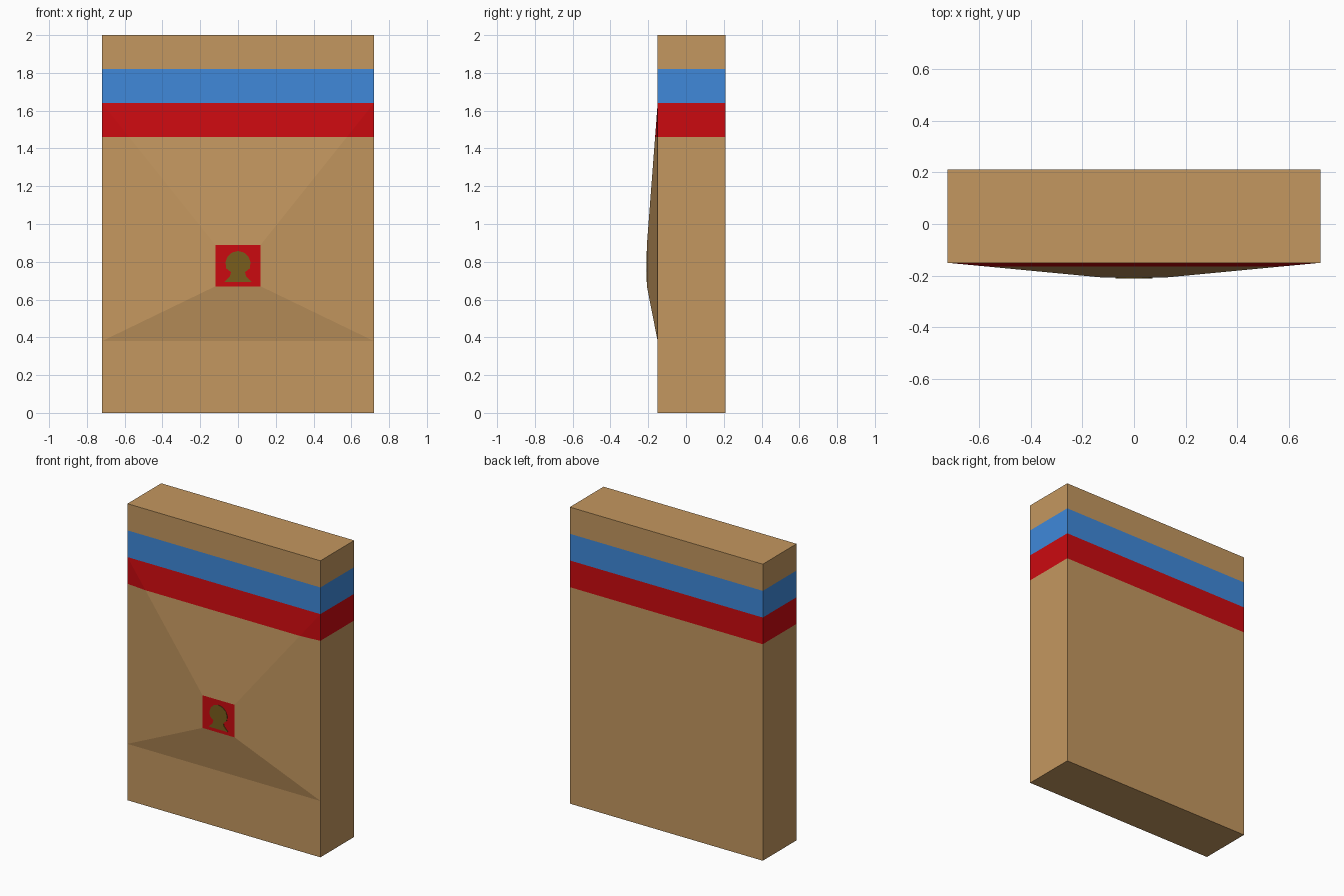
import bpy, bmesh, math

if "Cube" in bpy.data.objects:
    bpy.data.objects.remove(bpy.data.objects["Cube"])

def material(name, rgb):
    m = bpy.data.materials.new(name)
    m.diffuse_color = (*rgb, 1)
    m.use_nodes = True
    m.node_tree.nodes["Principled BSDF"].inputs["Base Color"].default_value = m.diffuse_color
    return m

TAN = material("tan", (0.55, 0.31, 0.115))
BLUE = material("blue", (0.05, 0.25, 0.70))
RED = material("red", (0.60, 0.003, 0.005))
OLIVE = material("olive", (0.19, 0.11, 0.012))

def finish(bm, name, *mats):
    bmesh.ops.recalc_face_normals(bm, faces=bm.faces[:])
    mesh = bpy.data.meshes.new(name)
    bm.to_mesh(mesh)
    bm.free()
    for m in mats:
        mesh.materials.append(m)
    ob = bpy.data.objects.new(name, mesh)
    bpy.context.collection.objects.link(ob)
    return ob

W, BACK, FRONT, PEAK = 0.72, 0.21, -0.15, -0.207

def cut(bm, z):
    bmesh.ops.bisect_plane(bm, geom=bm.verts[:] + bm.edges[:] + bm.faces[:],
                           plane_co=(0, 0, z), plane_no=(0, 0, 1))

# Slab body with painted bands
bm = bmesh.new()
bmesh.ops.create_cube(bm, size=1)
for v in bm.verts:
    v.co.x *= 2 * W
    v.co.y = BACK if v.co.y > 0 else FRONT
    v.co.z = 2 * (v.co.z + 0.5)
for z in (1.46, 1.64, 1.82):
    cut(bm, z)
for f in bm.faces:
    z = f.calc_center_median().z
    f.material_index = 2 if 1.47 < z < 1.63 else 1 if 1.65 < z < 1.81 else 0
finish(bm, "body", TAN, BLUE, RED)

# Shallow faceted bulge rising to the lock plate
bm = bmesh.new()
def ring(w, z0, z1, y):
    return [bm.verts.new((x, y, z)) for x, z in ((-w, z0), (w, z0), (w, z1), (-w, z1))]
base, tip = ring(W, 0.38, 1.64, FRONT), ring(0.12, 0.67, 0.89, PEAK)
for i in range(4):
    j = (i + 1) % 4
    bm.faces.new((base[i], base[j], tip[j], tip[i]))
plate = bm.faces.new(tip)
cut(bm, 1.46)
for f in bm.faces:
    c = f.calc_center_median()
    f.material_index = int(c.z > 1.465 or c.y < PEAK + 0.001)
bulge = finish(bm, "front_bulge", TAN, RED)
# open shell: make the lock plate face outwards
if max(bulge.data.polygons, key=lambda p: -p.center.y).normal.y > 0:
    bulge.data.flip_normals()

# Keyhole: round head on a flared foot
pts = [(0.067 * math.cos(math.radians(a)), 0.79 + 0.067 * math.sin(math.radians(a)))
       for a in range(-22, 203, 28)]
pts += [(-0.037, 0.745), (-0.042, 0.725), (-0.072, 0.693),
        (0.072, 0.693), (0.042, 0.725), (0.037, 0.745)]
bm = bmesh.new()
face = bm.faces.new([bm.verts.new((x, -0.21, z)) for x, z in pts])
ext = bmesh.ops.extrude_face_region(bm, geom=[face])
for v in ext["geom"]:
    if isinstance(v, bmesh.types.BMVert):
        v.co.y = PEAK
finish(bm, "keyhole", OLIVE)
